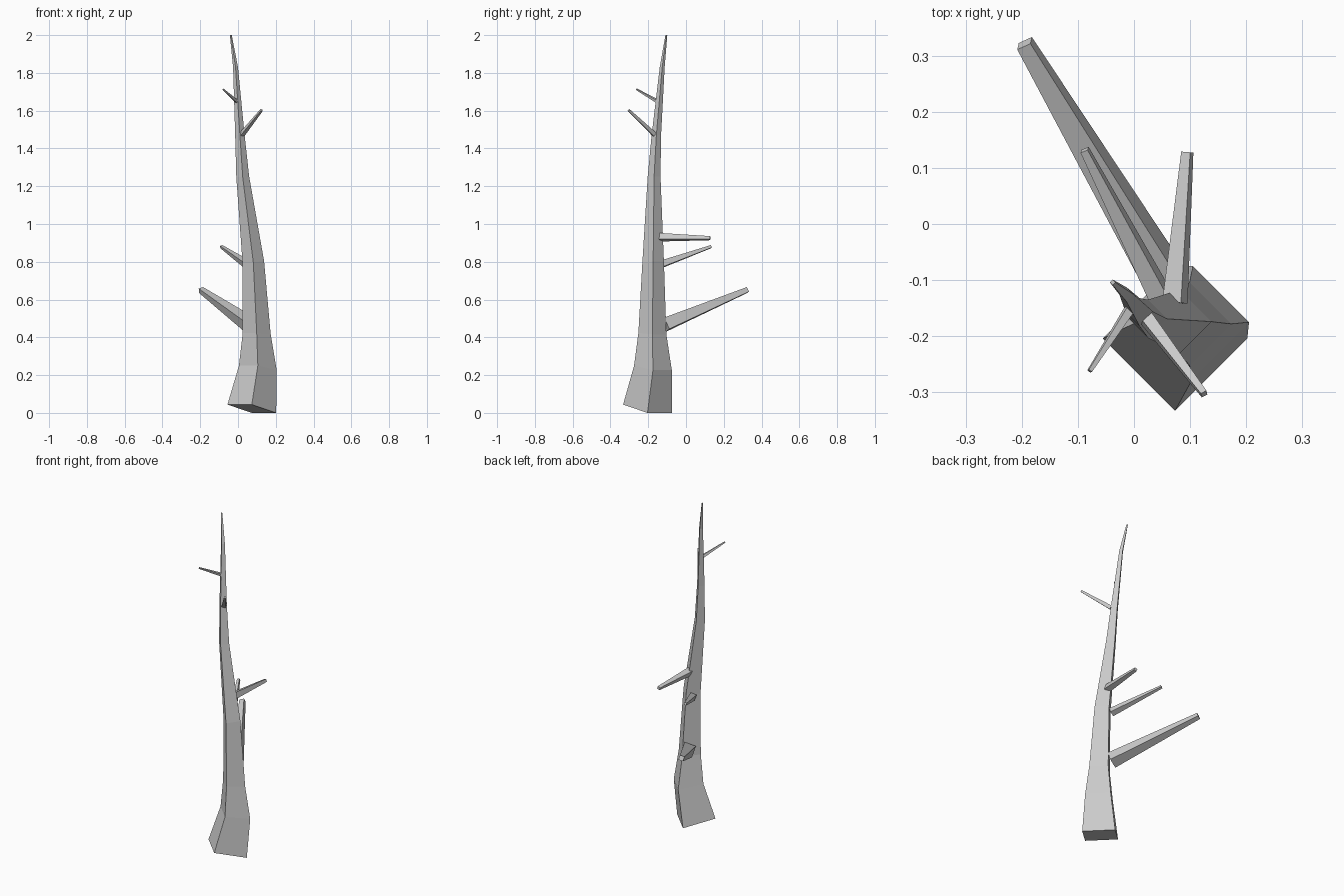
import bpy, bmesh
from math import cos, sin, radians
from mathutils import Vector

if "Cube" in bpy.data.objects:
    bpy.data.objects.remove(bpy.data.objects["Cube"])


def loft(name, rings):
    """Flat-faced four-sided tube through rings of points, capped at both ends."""
    bm = bmesh.new()
    loops = [[bm.verts.new(p) for p in ring] for ring in rings]
    for a, b in zip(loops, loops[1:]):
        for i in range(4):
            j = (i + 1) % 4
            bm.faces.new((a[i], a[j], b[j], b[i]))
    bm.faces.new(loops[0][::-1])
    bm.faces.new(loops[-1])
    bmesh.ops.recalc_face_normals(bm, faces=bm.faces)
    mesh = bpy.data.meshes.new(name)
    bm.to_mesh(mesh)
    bm.free()
    obj = bpy.data.objects.new(name, mesh)
    bpy.context.collection.objects.link(obj)
    return obj


def branch(name, base, tip, r0, r1, roll):
    """Tapered square branch; r0 and r1 are half diagonals."""
    base, tip = Vector(base), Vector(tip)
    d = (tip - base).normalized()
    side = d.cross(Vector((0, 0, 1))).normalized()
    up = side.cross(d)
    rings = []
    for c, r in ((base, r0), (tip, r1)):
        angles = [radians(45 + roll + 90 * i) for i in range(4)]
        rings.append([c + side * r * cos(a) + up * r * sin(a) for a in angles])
    loft(name, rings)


# Trunk: centre x, y, z, half diagonal, tilt (rise towards the front left)
trunk = [
    (0.073, -0.204, 0.022, 0.129, 0.022),
    (0.105, -0.175, 0.238, 0.100, 0.012),
    (0.099, -0.178, 0.42, 0.074, 0.004),
    (0.081, -0.174, 0.80, 0.057, -0.004),
    (0.025, -0.169, 1.25, 0.034, -0.002),
    (0.010, -0.157, 1.47, 0.025, 0),
    (-0.013, -0.126, 1.83, 0.013, 0),
    (-0.038, -0.104, 2.00, 0.005, 0),
]
loft("trunk", [
    [(x - h, y, z + t), (x, y - h, z + t), (x + h, y, z - t), (x, y + h, z - t)]
    for x, y, z, h, t in trunk])

# Bare branches from bottom to top
branch("branch_low", (0.065, -0.115, 0.465), (-0.195, 0.322, 0.65), 0.047, 0.019, 18)
branch("branch_middle", (0.05, -0.135, 0.785), (-0.088, 0.132, 0.88), 0.025, 0.010, 18)
branch("branch_back", (0.073, -0.14, 0.93), (0.095, 0.128, 0.925), 0.025, 0.012, 20)
branch("branch_front", (0.022, -0.168, 1.475), (0.125, -0.303, 1.603), 0.016, 0.008, 15)
branch("branch_top", (-0.008, -0.152, 1.65), (-0.079, -0.262, 1.713), 0.011, 0.005, 15)
